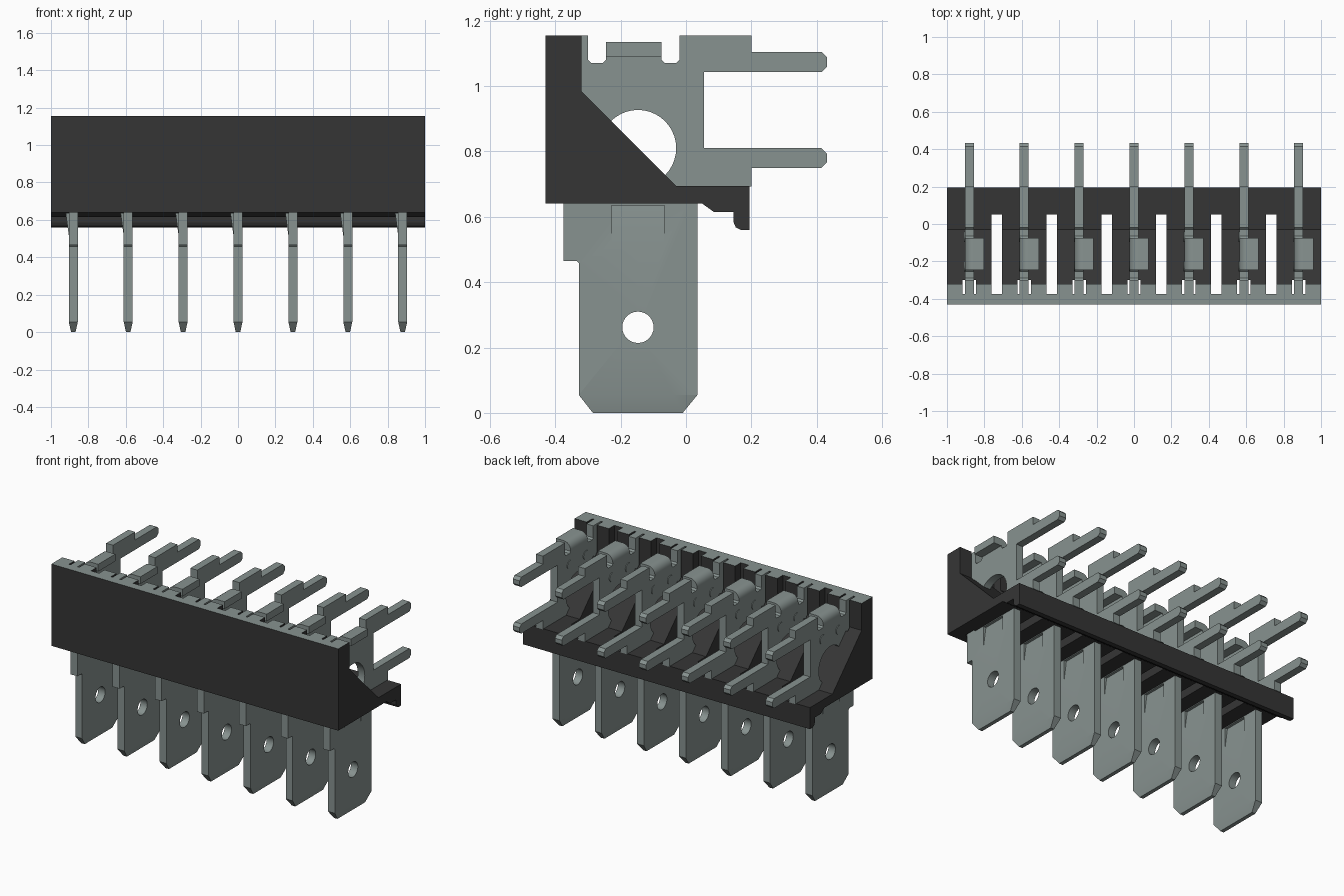
import bpy, bmesh, math
from mathutils import Vector

if "Cube" in bpy.data.objects:
    bpy.data.objects.remove(bpy.data.objects["Cube"], do_unlink=True)


def material(name, rgb):
    m = bpy.data.materials.new(name)
    m.use_nodes = True
    m.diffuse_color = (*rgb, 1)
    m.node_tree.nodes["Principled BSDF"].inputs["Base Color"].default_value = (*rgb, 1)
    return m


DARK = material("dark plastic", (0.036, 0.036, 0.036))
METAL = material("grey metal", (0.245, 0.29, 0.28))


def add(name, bm, *mats):
    bmesh.ops.recalc_face_normals(bm, faces=bm.faces[:])
    me = bpy.data.meshes.new(name)
    bm.to_mesh(me)
    bm.free()
    for m in mats:
        me.materials.append(m)
    ob = bpy.data.objects.new(name, me)
    bpy.context.collection.objects.link(ob)
    return ob


def prism(bm, pts, a, b, axis):
    """Extrude a closed outline from a to b; axis 'x' takes (y, z), axis 'y' takes (x, z)."""
    def place(p, d):
        return (d, p[0], p[1]) if axis == 'x' else (p[0], d, p[1])
    face = bm.faces.new([bm.verts.new(place(p, a)) for p in pts])
    res = bmesh.ops.extrude_face_region(bm, geom=[face])
    shift = Vector((b - a, 0, 0) if axis == 'x' else (0, b - a, 0))
    bmesh.ops.translate(bm, vec=shift,
                        verts=[v for v in res["geom"] if isinstance(v, bmesh.types.BMVert)])


def box(bm, x0, x1, y0, y1, z0, z1):
    prism(bm, [(y0, z0), (y1, z0), (y1, z1), (y0, z1)], x0, x1, 'x')


def circle(cy, cz, r, n):
    return [(cy + r * math.cos(2 * math.pi * i / n), cz + r * math.sin(2 * math.pi * i / n))
            for i in range(n)]


def cut(ob, cutter):
    """Subtract the cutter, then throw it away."""
    cutter.hide_render = True
    mod = ob.modifiers.new("cut", 'BOOLEAN')
    mod.operation, mod.solver, mod.object = 'DIFFERENCE', 'EXACT', cutter
    bpy.context.view_layer.objects.active = ob
    bpy.ops.object.modifier_apply(modifier=mod.name)
    bpy.data.objects.remove(cutter, do_unlink=True)


def smooth(ob):
    bpy.ops.object.select_all(action='DESELECT')
    ob.select_set(True)
    bpy.context.view_layer.objects.active = ob
    bpy.ops.object.shade_smooth_by_angle(angle=math.radians(30))


PITCH = 0.2935
XS = [PITCH * i for i in range(-3, 4)]
HALF = 0.024          # half the sheet thickness
MID = -0.147          # y of the terminal centre line

# Housing: wall, sloped brace, floor and hooked rear lip
bm = bmesh.new()
prism(bm, [(-0.43, 0.64), (-0.43, 1.155), (-0.32, 1.155), (-0.32, 0.985), (-0.03, 0.695),
           (0.195, 0.695), (0.195, 0.56), (0.168, 0.56), (0.152, 0.568), (0.145, 0.585),
           (0.145, 0.615), (0.085, 0.615), (0.05, 0.64)], -1, 1, 'x')
housing = add("housing", bm, DARK, METAL)

# Slots between the terminals and grooves that hold them
bm = bmesh.new()
for x in XS:
    box(bm, x - 0.036, x + 0.036, -0.375, -0.30, 0.5, 1.3)
for x in XS[:-1]:
    c = x + PITCH / 2
    box(bm, c - 0.028, c + 0.028, -0.375, 0.052, 0.5, 1.3)
cut(housing, add("slot_cutter", bm, DARK))
for f in housing.data.polygons:
    f.material_index = int(f.normal.z > 0.9 and f.center.z > 1.15)

# Terminal sheet: blade below, two rear pins above, two holes
outline = [(-0.285, 0), (-0.01, 0), (0.035, 0.055), (0.035, 0.693), (0.2, 0.693),
           (0.2, 0.75), (0.415, 0.75), (0.432, 0.767), (0.432, 0.793), (0.415, 0.81),
           (0.055, 0.81), (0.055, 1.043), (0.415, 1.043), (0.432, 1.06), (0.432, 1.088),
           (0.415, 1.105), (0.2, 1.105), (0.2, 1.155), (-0.02, 1.155), (-0.02, 1.08),
           (-0.03, 1.07), (-0.065, 1.07), (-0.075, 1.08), (-0.245, 1.08), (-0.255, 1.07),
           (-0.29, 1.07), (-0.30, 1.08), (-0.30, 1.155), (-0.375, 1.155), (-0.375, 0.465),
           (-0.335, 0.465), (-0.328, 0.458), (-0.328, 0.055)]
bm = bmesh.new()
for loop in (outline, circle(MID, 0.81, 0.117, 40), circle(MID, 0.262, 0.048, 28)):
    vs = [bm.verts.new((-HALF, y, z)) for y, z in loop]
    for i, v in enumerate(vs):
        bm.edges.new((v, vs[i - 1]))
bmesh.ops.triangle_fill(bm, edges=bm.edges[:], use_beauty=True, use_dissolve=False)
res = bmesh.ops.extrude_face_region(bm, geom=bm.faces[:])
bmesh.ops.translate(bm, vec=(2 * HALF, 0, 0),
                    verts=[v for v in res["geom"] if isinstance(v, bmesh.types.BMVert)])
# Thin the blade tip
bmesh.ops.bisect_plane(bm, geom=bm.verts[:] + bm.edges[:] + bm.faces[:],
                       plane_co=(0, 0, 0.055), plane_no=(0, 0, 1))
for v in bm.verts:
    if v.co.z < 0.01:
        v.co.x *= 0.5
terminal = add("terminal", bm, METAL)

# Pressed recess on one face of the blade, with its barb on the other
bm = bmesh.new()
prism(bm, [(HALF, 0.515), (0.008, 0.635), (0.06, 0.635), (0.06, 0.515)], -0.228, -0.066, 'y')
cut(terminal, add("recess_cutter", bm, METAL))
smooth(terminal)
bm = bmesh.new()
prism(bm, [(-0.02, 0.515), (-HALF, 0.515), (-0.041, 0.638), (-0.02, 0.638)], -0.228, -0.066, 'y')
barb = add("barb", bm, METAL)

# Top tab, bent over sideways with a rounded outer corner
R = 0.048
bend = [(-HALF + R - R * math.cos(t), 1.135 - R + R * math.sin(t))
        for t in (math.pi / 2 * i / 6 for i in range(7))]
bm = bmesh.new()
prism(bm, [(HALF, 1.078), (-HALF, 1.078)] + bend + [(0.078, 1.135), (0.078, 1.09), (HALF, 1.09)],
      -0.245, -0.075, 'y')
tab = add("top_tab", bm, METAL)
smooth(tab)

# Two small round press marks under the tab
bm = bmesh.new()
for y in (MID - 0.08, MID + 0.08):
    prism(bm, circle(y, 1.0, 0.028, 20), -HALF - 0.004, -HALF + 0.002, 'x')
marks = add("press_marks", bm, METAL)

# Repeat the terminal parts along the row
for part in (terminal, barb, tab, marks):
    base = part.name
    for i, x in enumerate(XS):
        ob = part if i == 0 else part.copy()
        if i:
            bpy.context.collection.objects.link(ob)
        ob.name = f"{base}_{i + 1}"
        ob.location.x = x
